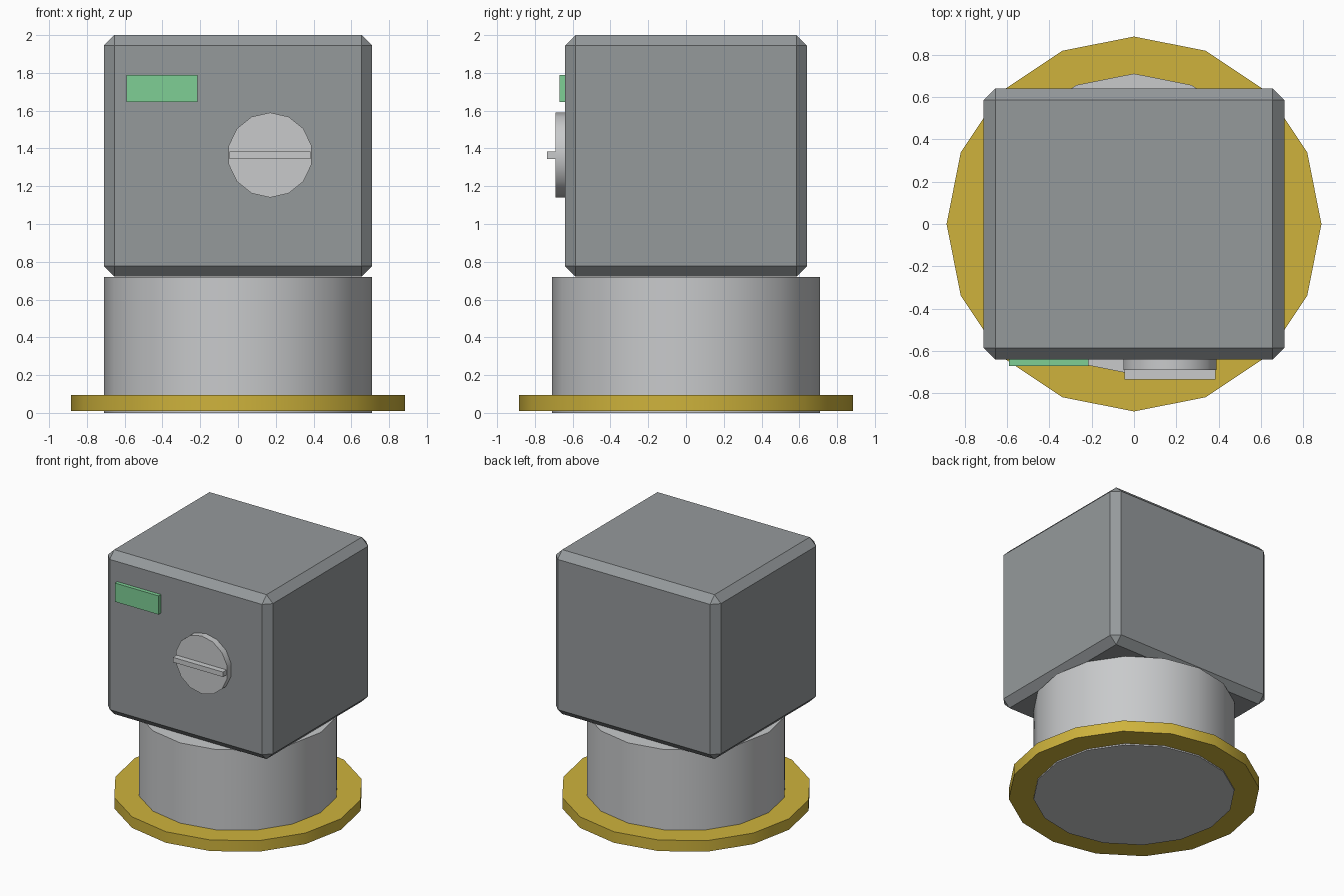
import bpy
import bmesh
from math import pi, radians
from mathutils import Matrix, Vector

default = bpy.data.objects.get("Cube")
if default:
    bpy.data.objects.remove(default, do_unlink=True)


def material(name, rgb):
    mat = bpy.data.materials.new(name)
    mat.use_nodes = True
    color = (*rgb, 1.0)
    mat.diffuse_color = color
    mat.node_tree.nodes["Principled BSDF"].inputs["Base Color"].default_value = color
    return mat


def finish(name, bm, mat):
    mesh = bpy.data.meshes.new(name)
    bm.to_mesh(mesh)
    bm.free()
    mesh.materials.append(mat)
    obj = bpy.data.objects.new(name, mesh)
    bpy.context.collection.objects.link(obj)
    return obj


def box(name, low, high, mat, bevel=0.0):
    low, high = Vector(low), Vector(high)
    bm = bmesh.new()
    bmesh.ops.create_cube(bm, size=1)
    bmesh.ops.scale(bm, vec=high - low, verts=bm.verts)
    bmesh.ops.translate(bm, vec=(low + high) / 2, verts=bm.verts)
    obj = finish(name, bm, mat)
    if bevel:
        mod = obj.modifiers.new("chamfer", "BEVEL")
        mod.width = bevel
        mod.segments = 1
    return obj


def cylinder(name, center, radius, depth, sides, mat, tilt=0.0):
    bm = bmesh.new()
    place = Matrix.Translation(center) @ Matrix.Rotation(tilt, 4, "X")
    bmesh.ops.create_cone(bm, cap_ends=True, segments=sides, radius1=radius,
                          radius2=radius, depth=depth, matrix=place)
    obj = finish(name, bm, mat)
    bpy.ops.object.select_all(action="DESELECT")
    obj.select_set(True)
    bpy.context.view_layer.objects.active = obj
    bpy.ops.object.shade_smooth_by_angle(angle=radians(30))
    return obj


steel = material("light steel", (0.58, 0.59, 0.60))
grey = material("housing grey", (0.30, 0.32, 0.33))
brass = material("brass yellow", (0.62, 0.45, 0.045))
green = material("display green", (0.21, 0.62, 0.30))

# Round base and flange
cylinder("base_drum", (0, 0, 0.36), 0.71, 0.72, 16, steel)
cylinder("base_flange", (0, 0, 0.053), 0.885, 0.086, 16, brass)

# Chamfered housing
box("housing", (-0.71, -0.64, 0.722), (0.71, 0.64, 2.0), grey, bevel=0.055)

# Front display, dial and grip
box("display", (-0.59, -0.67, 1.645), (-0.215, -0.62, 1.79), green)
cylinder("dial", (0.17, -0.655, 1.365), 0.225, 0.07, 14, steel, tilt=pi / 2)
box("dial_grip", (-0.045, -0.735, 1.345), (0.385, -0.68, 1.383), steel)
